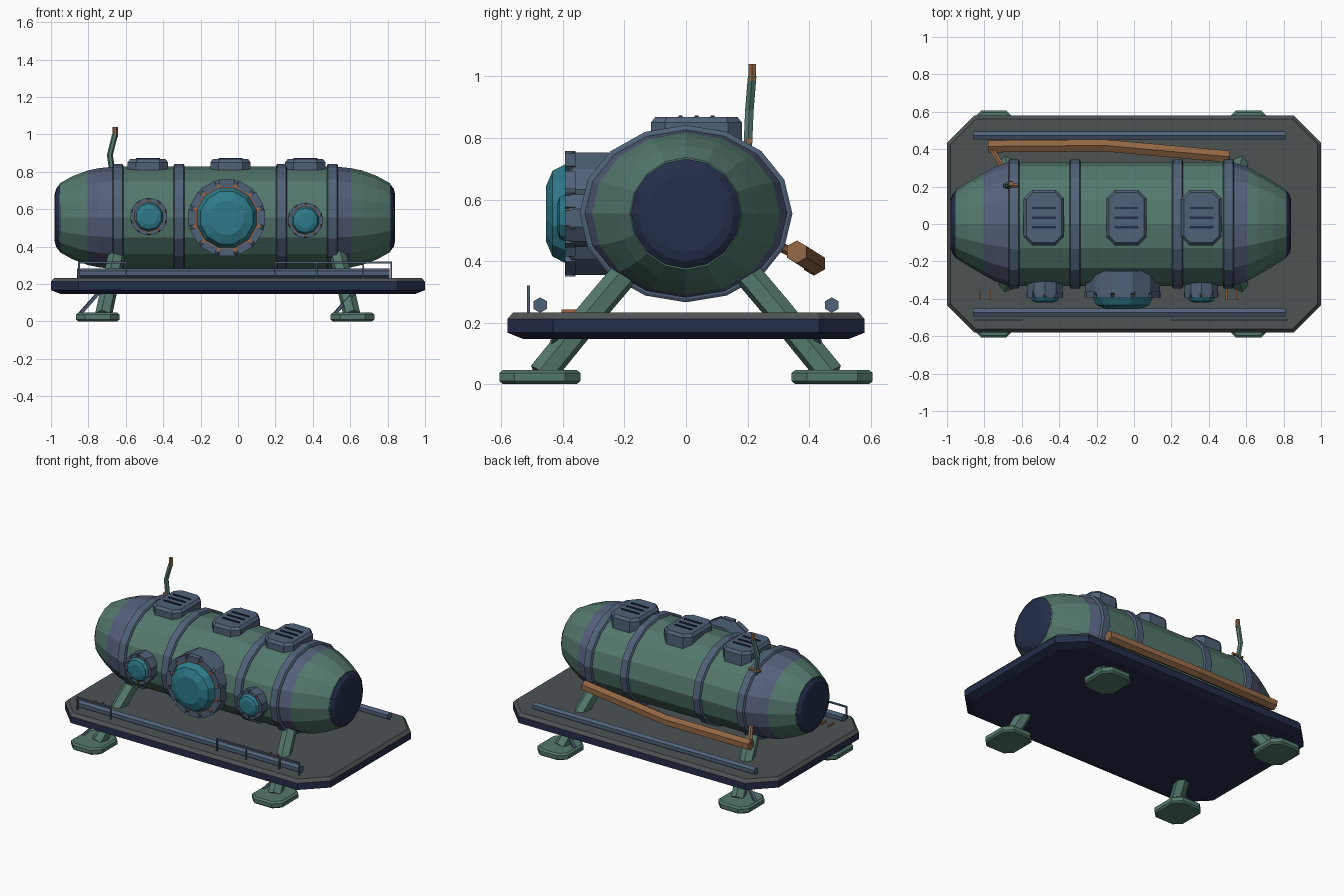
import bpy, bmesh
from math import sin, cos, pi
from mathutils import Vector

cube = bpy.data.objects.get("Cube")
if cube:
    bpy.data.objects.remove(cube)


def material(name, *srgb):
    lin = [(c / 255 / 12.92) if c < 11 else ((c / 255 + 0.055) / 1.055) ** 2.4 for c in srgb]
    m = bpy.data.materials.new(name)
    m.use_nodes = True
    m.diffuse_color = (*lin, 1)
    m.node_tree.nodes["Principled BSDF"].inputs["Base Color"].default_value = (*lin, 1)
    return m


GREEN = material("hull green", 83, 120, 109)
SLATE = material("slate blue", 80, 97, 120)
VIOLET = material("violet grey", 86, 96, 124)
NAVY = material("dark navy", 36, 46, 74)
DECK = material("deck grey", 76, 82, 84)
TEAL = material("teal glass", 46, 122, 138)
BROWN = material("wood brown", 146, 102, 68)
RUST = material("rust orange", 160, 98, 62)


def loft(name, rings, mats, pick=None):
    """Skin a list of closed rings, cap both ends; pick(face) gives the material slot."""
    bm = bmesh.new()
    rows = [[bm.verts.new(p) for p in ring] for ring in rings]
    n = len(rows[0])
    for a, b in zip(rows, rows[1:]):
        for i in range(n):
            j = (i + 1) % n
            bm.faces.new((a[i], a[j], b[j], b[i]))
    bm.faces.new(rows[0])
    bm.faces.new(rows[-1])
    bmesh.ops.recalc_face_normals(bm, faces=bm.faces)
    if pick:
        for f in bm.faces:
            f.normal_update()
            f.material_index = pick(f)
    mesh = bpy.data.meshes.new(name)
    bm.to_mesh(mesh)
    bm.free()
    for m in mats:
        mesh.materials.append(m)
    obj = bpy.data.objects.new(name, mesh)
    bpy.context.collection.objects.link(obj)
    return obj


def angles(n, start=0.0):
    return [start + 2 * pi * i / n for i in range(n)]


def lathe_x(name, stations, mats, pick=None, n=16):
    rings = [[(x, ry * cos(a), ZC + rz * sin(a)) for a in angles(n)] for x, ry, rz in stations]
    return loft(name, rings, mats, pick)


def lathe_front(name, cx, cz, stations, mat, n):
    rings = [[(cx + r * cos(a), -y, cz + r * sin(a)) for a in angles(n, pi / n)] for y, r in stations]
    return loft(name, rings, [mat])


def slab(name, cx, cy, hx, hy, cut, levels, mats, pick=None):
    """Rectangle with cut corners, stacked through (z, inset) levels."""
    def outline(z, d):
        a, b = hx - d, hy - d
        c = cut - d * 0.6 if cut else 0
        half = [(a, c - b), (a, b - c), (a - c, b), (c - a, b)]
        return [(cx + s * x, cy + s * y, z) for s in (1, -1) for x, y in half]
    return loft(name, [outline(z, d) for z, d in levels], mats, pick)


def tube(name, path, r, mat, n=6):
    pts = [Vector(p) for p in path]
    axis = (pts[-1] - pts[0]).normalized()
    ref = Vector((0, 0, 1)) if abs(axis.z) < 0.9 else Vector((1, 0, 0))
    u = axis.cross(ref).normalized()
    v = axis.cross(u)
    rings = [[p + r * (cos(a) * u + sin(a) * v) for a in angles(n, pi / n)] for p in pts]
    return loft(name, rings, [mat])


def box(name, lo, hi, mat):
    rings = [[(lo[0], lo[1], z), (hi[0], lo[1], z), (hi[0], hi[1], z), (lo[0], hi[1], z)]
             for z in (lo[2], hi[2])]
    return loft(name, rings, [mat])


# Hull: oval barrel tapering to round ends
ZC = 0.554
MID = -0.07
TAPER = [(0, .332, .273), (.08, .305, .265), (.14, .272, .252), (.22, .225, .222), (.29, .18, .183)]
X0, X1 = -.665, .525
stations = [(X0 - d, a, b) for d, a, b in reversed(TAPER)] + [(X1 + d, a, b) for d, a, b in TAPER]


def hull_paint(f):
    x = f.calc_center_median().x
    return 1 if X0 - .14 < x < X0 or X1 < x < X1 + .08 else 0


lathe_x("hull", stations, [GREEN, VIOLET], hull_paint)
for side, end, label in ((-1, X0, "right"), (1, X1, "left")):
    lathe_x(label + "_end_cap", [(end + side * d, r, r) for d, r in
            ((.27, .184), (.285, .184), (.308, .155), (.315, .125))], [NAVY])

# Raised bands round the hull
for i, x in enumerate((-.642, -.315, .233, .505)):
    lathe_x(f"hull_band_{i + 1}", [(x - .03, .335, .278), (x - .024, .346, .288),
            (x + .024, .346, .288), (x + .03, .335, .278)], [SLATE])


# Portholes: frame, rust seal, clamp blocks and glass dome
def porthole(name, cx, cz, r, depth, n):
    lathe_front(name + "_frame", cx, cz, [(.25, r), (.37, r), (.38, r * .94)], SLATE, n)
    lathe_front(name + "_seal", cx, cz, [(.37, r * .89), (.388, r * .89)], RUST, n)
    lathe_front(name + "_glass", cx, cz, [(.37, r * .8), (.395, r * .8),
                (.395 + depth * .65, r * .7), (.395 + depth, r * .45)], TEAL, n)
    w = pi / n * .8
    for i, a in enumerate(angles(n)):
        ring = [(k * r, a + s * w) for k, s in ((.82, -1), (1.01, -1), (1.01, 1), (.82, 1))]
        loft(f"{name}_clamp_{i + 1}", [[(cx + q * cos(t), -y, cz + q * sin(t)) for q, t in ring]
             for y in (.36, .394)], [SLATE])


porthole("large_porthole", -.06, ZC, .206, .06, 12)
porthole("right_porthole", -.477, .56, .1, .025, 10)
porthole("left_porthole", .36, .54, .095, .025, 10)

# Roof hatches with dark slots
for i, x in enumerate((-.482, -.04, .36)):
    slab(f"hatch_{i + 1}", x, .034, .108, .148, .045,
         [(.76, 0), (.85, 0), (.868, .014)], [SLATE])
    for j in (-1, 0, 1):
        y = .034 + j * .052
        box(f"hatch_{i + 1}_slot_{j + 2}", (x - .064, y - .006, .86), (x + .064, y + .006, .874), NAVY)

# Deck with cut corners, grey on top
slab("deck", 0, 0, 1, .58, .147, [(.147, .05), (.167, 0), (.212, 0), (.233, .018)],
     [NAVY, DECK], lambda f: 1 if f.normal.z > .5 else 0)

# Long pipes on the deck, front and back
for s, label in ((-1, "front"), (1, "back")):
    tube(label + "_deck_pipe", [(-.86, s * .474, .257), (.81, s * .474, .257)], .025, SLATE)

# Thin guard rails along the front edge
for label, posts in (("right", (-.85, -.6)), ("left", (.2, .42, .67, .82))):
    tube(label + "_guard_rail", [(posts[0], -.512, .315), (posts[-1], -.512, .315)], .007, SLATE, 4)
    for i, x in enumerate(posts):
        tube(f"{label}_rail_post_{i + 1}", [(x, -.512, .22), (x, -.512, .32)], .006, SLATE, 4)

# Small rust cleats on the deck
for i, x in enumerate((-.825, -.77, .495, .55)):
    box(f"deck_cleat_{i + 1}", (x - .005, -.405, .225), (x + .005, -.35, .242), RUST)

# Legs, struts and foot pads
for side, top, foot, pad in (("right", -.645, -.72, -.75), ("left", .53, .61, .612)):
    for s, end in ((-1, "front"), (1, "back")):
        name = f"{end}_{side}_"
        tube(name + "leg", [(foot, s * .47, .03), (foot * .4 + top * .6, s * .3, .24),
                            (top, s * .19, .37)], .046, GREEN)
        tube(name + "strut", [(pad - .095, s * .46, .04), (pad + .02, s * .42, .17)], .012, SLATE, 4)
        slab(name + "foot", pad, s * .475, .117, .132, .05,
             [(0, .012), (.01, 0), (.036, 0), (.046, .012)], [GREEN])

# Wooden beam slung along the back, with its bracket
tube("back_beam", [(.51, .36, .43), (-.155, .42, .392), (-.78, .415, .39)], .037, BROWN)
tube("beam_bracket", [(-.77, .415, .39), (-.7, .3, .45)], .016, BROWN)

# Bent breather pipe with brown tip
tube("breather_pipe", [(-.665, .2, .75), (-.685, .206, .89), (-.657, .215, 1.0)], .016, GREEN)
tube("breather_tip", [(-.656, .215, .985), (-.656, .215, 1.04)], .014, BROWN)
tube("breather_clamp", [(-.7, .205, .79), (-.62, .205, .79)], .012, BROWN)
